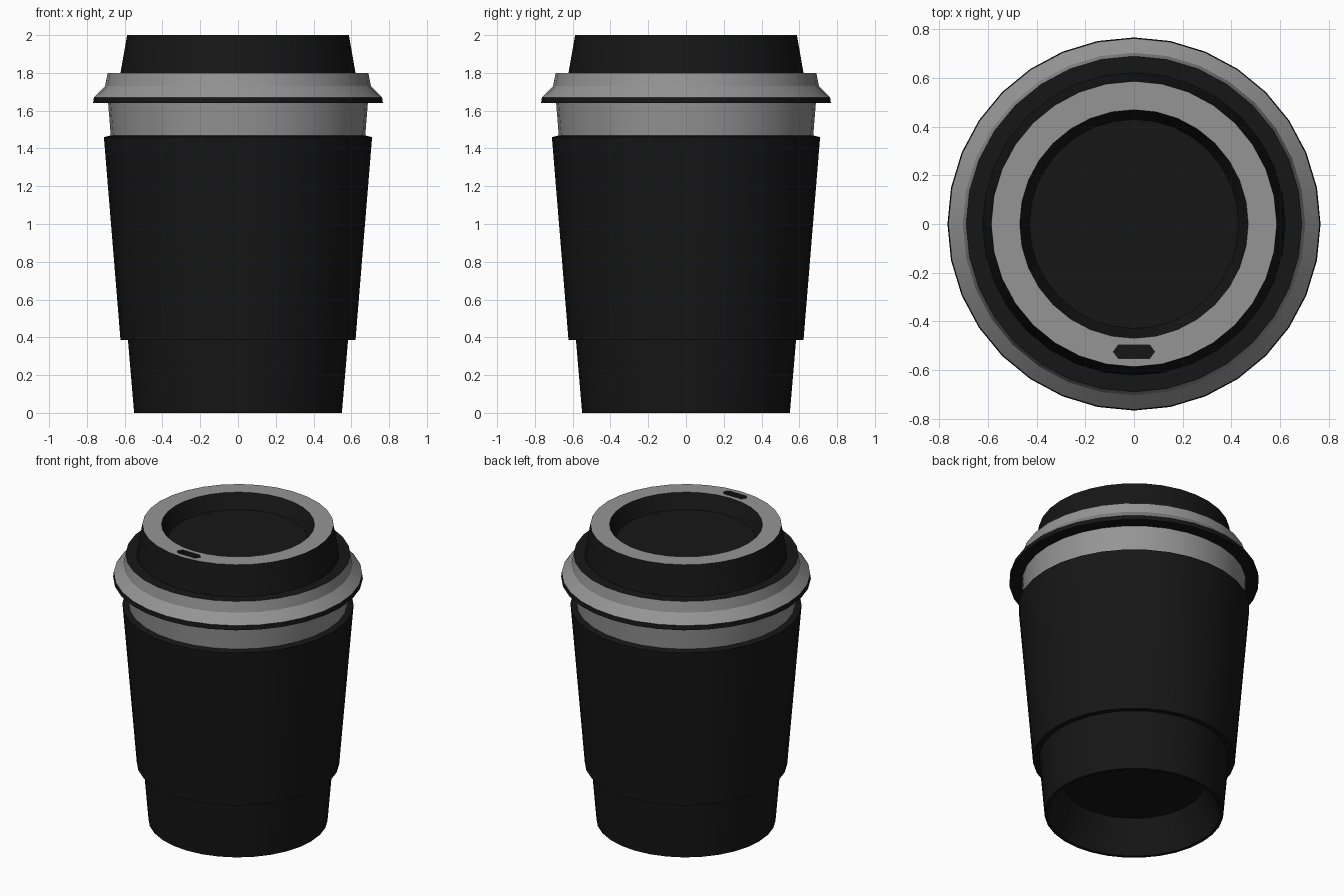
import bpy, bmesh, math

if "Cube" in bpy.data.objects:
    bpy.data.objects.remove(bpy.data.objects["Cube"])

SIDES = 32


def material(name, value):
    m = bpy.data.materials.new(name)
    m.diffuse_color = (value, value, value, 1)
    m.use_nodes = True
    m.node_tree.nodes["Principled BSDF"].inputs["Base Color"].default_value = m.diffuse_color
    return m


BLACK = material("black", 0.008)
PALE = material("pale_grey", 0.3)


def lathe(name, profile, pale=()):
    """Revolve (radius, z) points; 'pale' lists the profile segments in the light colour."""
    bm = bmesh.new()
    rings = []
    for r, z in profile:
        if r == 0:
            rings.append([bm.verts.new((0, 0, z))] * SIDES)
        else:
            rings.append([bm.verts.new((r * math.cos(a), r * math.sin(a), z))
                          for a in (2 * math.pi * i / SIDES for i in range(SIDES))])
    pairs = list(zip(rings, rings[1:]))
    if profile[0][0] and profile[-1][0]:
        pairs.append((rings[-1], rings[0]))      # closed ring section
    for k, (lo, hi) in enumerate(pairs):
        for i in range(SIDES):
            j = (i + 1) % SIDES
            corners = list(dict.fromkeys((lo[i], lo[j], hi[j], hi[i])))
            bm.faces.new(corners).material_index = int(k in pale)
    bmesh.ops.recalc_face_normals(bm, faces=bm.faces)
    me = bpy.data.meshes.new(name)
    bm.to_mesh(me)
    bm.free()
    me.materials.append(BLACK)
    me.materials.append(PALE)
    ob = bpy.data.objects.new(name, me)
    bpy.context.collection.objects.link(ob)
    return ob


def smooth(ob):
    bpy.ops.object.select_all(action='DESELECT')
    ob.select_set(True)
    bpy.context.view_layer.objects.active = ob
    bpy.ops.object.shade_smooth_by_angle(angle=math.radians(25))


# Tapered cup with a recessed underside
cup = lathe("cup", [(0, 0.21), (0.43, 0.21), (0.53, 0), (0.55, 0), (0.583, 0.39),
                    (0.673, 1.46), (0.688, 1.645), (0, 1.645)], pale=(5,))

# Sleeve around the cup
sleeve = lathe("sleeve", [(0.575, 0.39), (0.622, 0.385), (0.71, 1.46), (0.67, 1.47)])

# Lid: flared skirt, shoulder, raised drinking rim and sunken centre
lid = lathe("lid", [(0, 1.64), (0.688, 1.64), (0.767, 1.64), (0.763, 1.67),
                    (0.704, 1.73), (0.69, 1.80), (0.622, 1.80), (0.587, 2.0),
                    (0.47, 2.0), (0.43, 1.90), (0, 1.90)], pale=(3, 4, 7))

# Six-sided sip opening cut into the rim
outline = [(-0.085, -0.525), (-0.065, -0.552), (0.065, -0.552),
           (0.085, -0.525), (0.065, -0.498), (-0.065, -0.498)]
bm = bmesh.new()
face = bm.faces.new([bm.verts.new((x, y, 1.94)) for x, y in outline])
top = bmesh.ops.extrude_face_region(bm, geom=[face])
bmesh.ops.translate(bm, vec=(0, 0, 0.12),
                    verts=[v for v in top["geom"] if isinstance(v, bmesh.types.BMVert)])
bmesh.ops.recalc_face_normals(bm, faces=bm.faces)
me = bpy.data.meshes.new("sip_cutter")
bm.to_mesh(me)
bm.free()
me.materials.append(BLACK)
cutter = bpy.data.objects.new("sip_cutter", me)
bpy.context.collection.objects.link(cutter)
cutter.hide_render = True
cutter.hide_set(True)

for part in (cup, sleeve, lid):
    smooth(part)
cut = lid.modifiers.new("sip_opening", 'BOOLEAN')
cut.operation = 'DIFFERENCE'
cut.solver = 'EXACT'
cut.object = cutter
